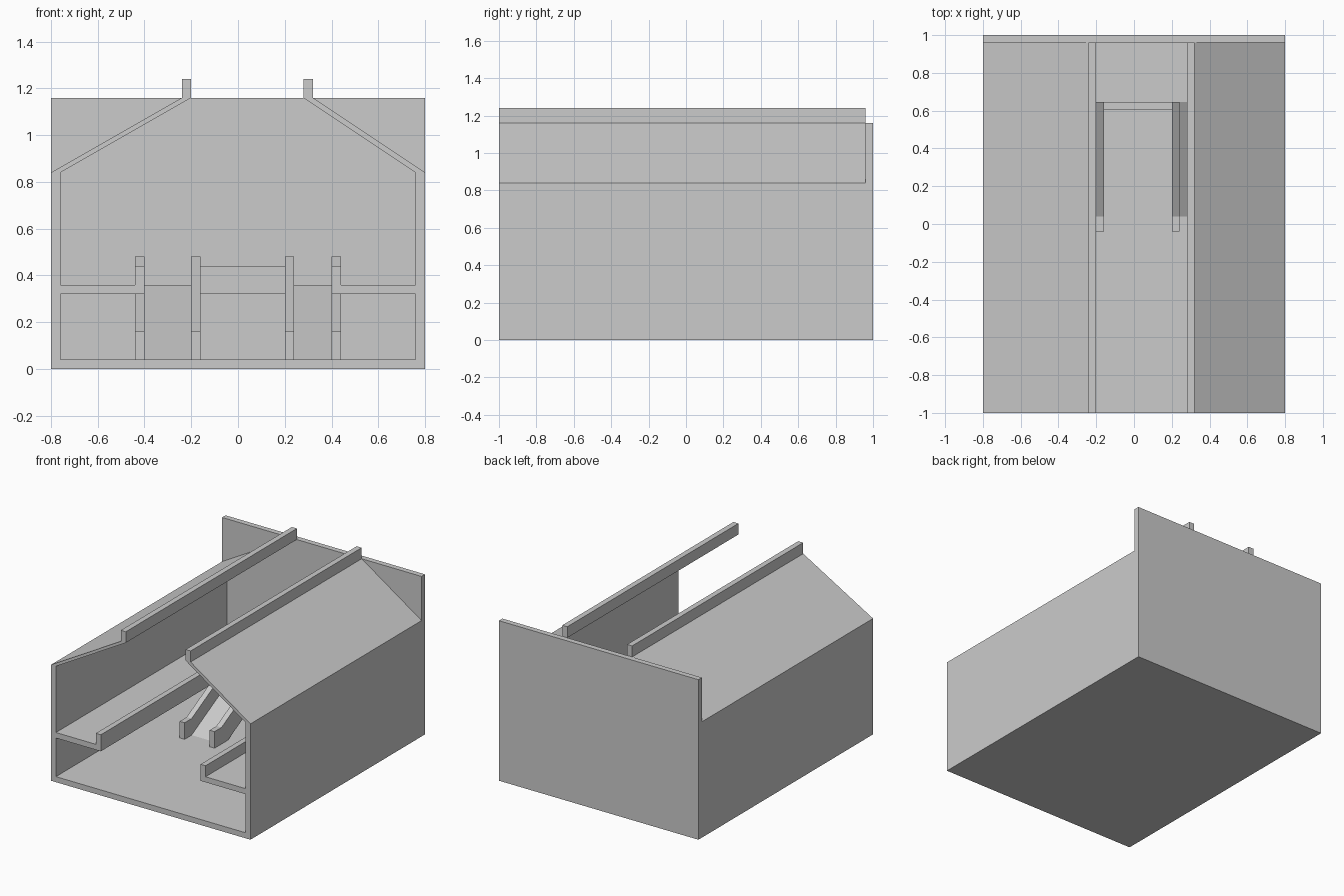
import bpy, bmesh

if "Cube" in bpy.data.objects:
    bpy.data.objects.remove(bpy.data.objects["Cube"])

grey = bpy.data.materials.new("plain_grey")
grey.diffuse_color = (0.6, 0.6, 0.6, 1)
grey.use_nodes = True
grey.node_tree.nodes["Principled BSDF"].inputs["Base Color"].default_value = grey.diffuse_color


def extrude(name, profile, axis, start, end):
    """Extrude a 2D outline along x (outline is y,z) or along y (outline is x,z)."""
    bm = bmesh.new()
    place = (lambda p, t: (t, p[0], p[1])) if axis == 'x' else (lambda p, t: (p[0], t, p[1]))
    face = bm.faces.new([bm.verts.new(place(p, start)) for p in profile])
    moved = bmesh.ops.extrude_face_region(bm, geom=[face])['geom']
    for v in moved:
        if isinstance(v, bmesh.types.BMVert):
            v.co["xyz".index(axis)] = end
    bmesh.ops.recalc_face_normals(bm, faces=bm.faces)
    mesh = bpy.data.meshes.new(name)
    bm.to_mesh(mesh)
    bm.free()
    mesh.materials.append(grey)
    obj = bpy.data.objects.new(name, mesh)
    bpy.context.collection.objects.link(obj)
    return obj


FRONT, BACK, LANDING = -1.0, 0.96, 0.645

# Hull: floor, side walls, sloping roof panels and upright curbs in one outline
extrude("hull", [
    (-0.8, 0), (0.8, 0), (0.8, 0.84), (0.32, 1.16), (0.32, 1.24), (0.28, 1.24),
    (0.28, 1.16), (0.76, 0.84), (0.76, 0.04), (-0.76, 0.04), (-0.76, 0.84),
    (-0.2, 1.16), (-0.2, 1.24), (-0.24, 1.24), (-0.24, 1.16), (-0.8, 0.84)],
    'y', FRONT, BACK)

# Back wall
extrude("back_wall", [(-0.8, 0), (0.8, 0), (0.8, 1.16), (-0.8, 1.16)], 'y', BACK, 1.0)

# Side galleries with a raised lip along the inner edge
for side, s in (("left", -1), ("right", 1)):
    extrude(side + "_gallery", [
        (s * 0.76, 0.32), (s * 0.40, 0.32), (s * 0.40, 0.44),
        (s * 0.44, 0.44), (s * 0.44, 0.36), (s * 0.76, 0.36)], 'y', FRONT, LANDING)

# Rear landing across the full width, with a lip between the ramps
extrude("rear_landing", [(LANDING, 0.32), (BACK, 0.32), (BACK, 0.36), (LANDING, 0.36)],
        'x', -0.76, 0.76)
extrude("landing_lip", [(0.605, 0.32), (LANDING, 0.32), (LANDING, 0.44), (0.605, 0.44)],
        'x', -0.16, 0.20)

# Two ramps, each between a pair of solid side rails
ramp = [(0.04, 0.04), (LANDING, 0.36), (LANDING, 0.32), (0.115, 0.04)]
rail = [(-0.04, 0.04), (-0.04, 0.16), (0.04, 0.16), (LANDING, 0.48),
        (LANDING, 0.32), (0.115, 0.04)]
for side, x0, x1 in (("left", -0.44, -0.16), ("right", 0.20, 0.44)):
    extrude(side + "_ramp", ramp, 'x', x0 + 0.04, x1 - 0.04)
    extrude(side + "_ramp_rail_a", rail, 'x', x0, x0 + 0.04)
    extrude(side + "_ramp_rail_b", rail, 'x', x1 - 0.04, x1)
